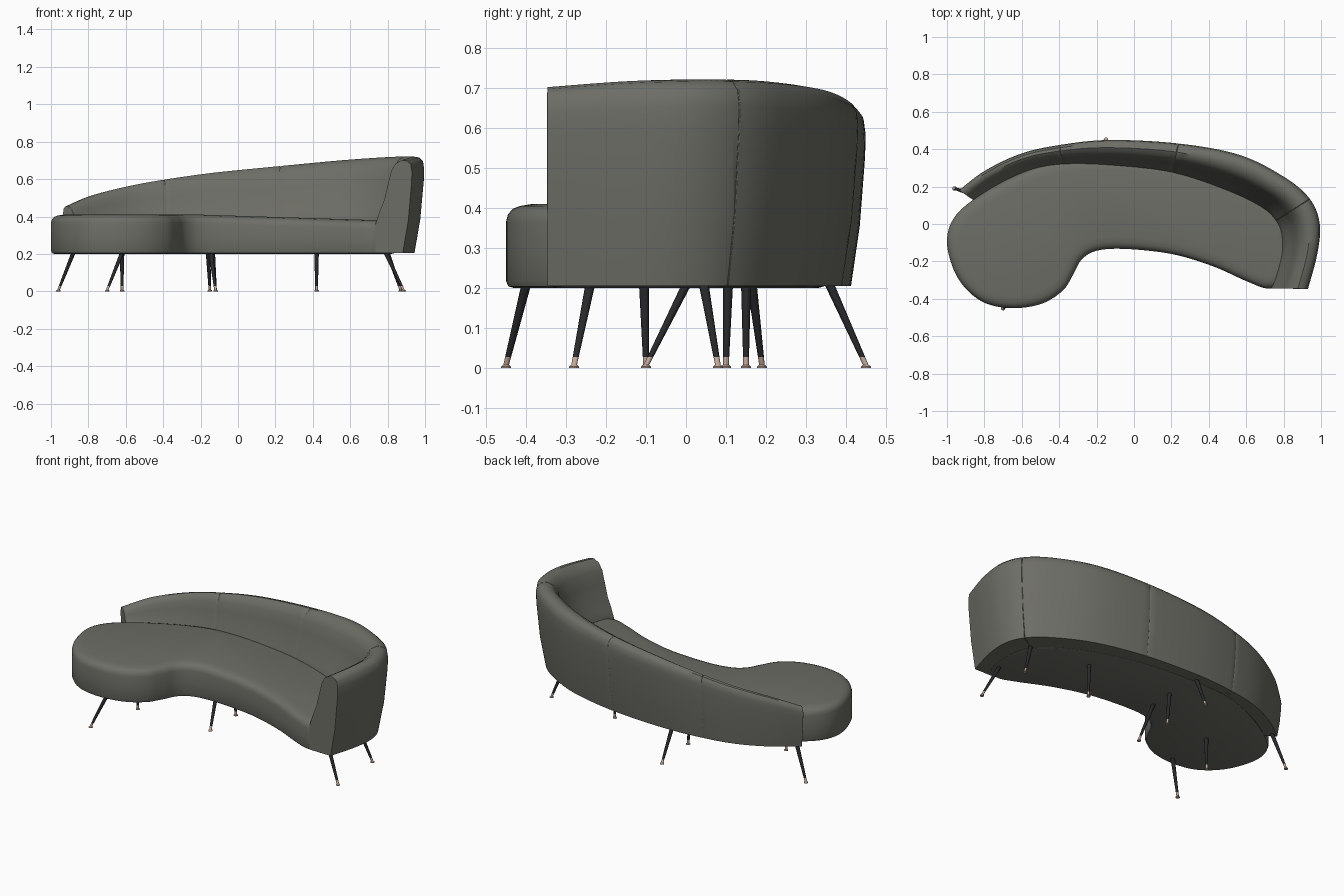
import bpy, bmesh, math
from mathutils import Vector

if "Cube" in bpy.data.objects:
    bpy.data.objects.remove(bpy.data.objects["Cube"])


def material(name, rgb):
    m = bpy.data.materials.new(name)
    m.diffuse_color = (*rgb, 1)
    m.use_nodes = True
    m.node_tree.nodes["Principled BSDF"].inputs["Base Color"].default_value = m.diffuse_color
    return m


FABRIC = material("grey_olive_fabric", (0.155, 0.155, 0.135))
BLACK = material("black_leg_metal", (0.022, 0.022, 0.025))
BRASS = material("pale_copper", (0.55, 0.40, 0.33))


def spline(pts, n, closed):
    """Catmull-Rom samples through points of any dimension."""
    count = len(pts)
    get = (lambda i: pts[i % count]) if closed else (lambda i: pts[max(0, min(count - 1, i))])
    out = []
    for i in range(count if closed else count - 1):
        for k in range(n):
            t = k / n
            out.append([0.5 * (2 * b + (c - a) * t + (2 * a - 5 * b + 4 * c - d) * t * t
                               + (3 * b - a - 3 * c + d) * t ** 3)
                        for a, b, c, d in zip(get(i - 1), get(i), get(i + 1), get(i + 2))])
    if not closed:
        out.append(list(pts[-1]))
    return out


def loft(name, rings, mat, bevel=0):
    """Skin closed rings, cap both ends, shade smooth."""
    bm = bmesh.new()
    loops = [[bm.verts.new(p) for p in r] for r in rings]
    for a, b in zip(loops, loops[1:]):
        for i in range(len(a)):
            j = (i + 1) % len(a)
            bm.faces.new((a[i], a[j], b[j], b[i]))
    bm.faces.new(loops[0])
    bm.faces.new(loops[-1])
    bmesh.ops.recalc_face_normals(bm, faces=bm.faces)
    me = bpy.data.meshes.new(name)
    bm.to_mesh(me)
    bm.free()
    ob = bpy.data.objects.new(name, me)
    bpy.context.collection.objects.link(ob)
    me.materials.append(mat)
    if bevel:
        mod = ob.modifiers.new("soft_edges", "BEVEL")
        mod.width, mod.segments = bevel, 3
        mod.limit_method, mod.angle_limit = "ANGLE", math.radians(50)
    bpy.ops.object.select_all(action="DESELECT")
    ob.select_set(True)
    bpy.context.view_layer.objects.active = ob
    bpy.ops.object.shade_smooth_by_angle(angle=math.radians(40))
    return ob


# Seat: kidney-shaped cushion, rear edge tucked inside the backrest
outline = [(-1, -0.08), (-0.97, -0.23), (-0.9, -0.345), (-0.79, -0.425), (-0.64, -0.45),
           (-0.49, -0.425), (-0.38, -0.355), (-0.325, -0.27), (-0.28, -0.19), (-0.2, -0.143),
           (-0.05, -0.133), (0.2, -0.16), (0.42, -0.225), (0.6, -0.305), (0.72, -0.345),
           (0.81, -0.3), (0.84, -0.15), (0.82, 0), (0.74, 0.1), (0.6, 0.19), (0.4, 0.27),
           (0.2, 0.32), (0, 0.345), (-0.25, 0.35), (-0.42, 0.335), (-0.6, 0.275),
           (-0.8, 0.17), (-0.95, 0.05)]
flat = [Vector(p) for p in spline(outline, 5, True)]
inward = []
for i, p in enumerate(flat):
    d = (flat[(i + 1) % len(flat)] - flat[i - 1]).normalized()
    inward.append(Vector((-d.y, d.x)))


def seat_ring(offset, z, slope):
    ring = []
    for p, n in zip(flat, inward):
        q = p + n * offset
        drop = max(0, min(1, (q.x + 0.2) / 0.95)) * 0.03 * slope
        ring.append((q.x, q.y, z - drop))
    return ring


loft("seat", [seat_ring(*r) for r in (
    (0.02, 0.2, 0), (0.006, 0.204, 0), (0, 0.218, 0), (0, 0.29, 0.5), (0, 0.365, 1),
    (0.005, 0.384, 1), (0.017, 0.398, 1), (0.035, 0.405, 1), (0.065, 0.41, 1))], FABRIC)

# Backrest: inner x, inner y, outer x, outer y, top height
stations = [(-0.855, 0.125, -0.935, 0.18, 0.455), (-0.72, 0.214, -0.8, 0.283, 0.513),
            (-0.56, 0.283, -0.61, 0.374, 0.56), (-0.38, 0.31, -0.4, 0.422, 0.597),
            (-0.13, 0.303, -0.13, 0.449, 0.634), (0.2, 0.267, 0.24, 0.43, 0.67),
            (0.5, 0.17, 0.565, 0.369, 0.70), (0.68, 0.085, 0.805, 0.25, 0.716),
            (0.755, 0.015, 0.94, 0.134, 0.721), (0.785, -0.06, 0.993, 0, 0.721),
            (0.785, -0.17, 0.98, -0.16, 0.716), (0.735, -0.345, 0.93, -0.347, 0.702)]
# Cross-section: fraction across the width, height base, fraction of height
section = [(0, 0.205, 0), (0, 0.36, 0), (0.1, 0.36, 0.18), (0.24, 0.36, 0.38),
           (0.34, 0.36, 0.62), (0.43, 0.36, 0.83), (0.55, 0.36, 0.945), (0.72, 0.205, 1),
           (0.87, 0.205, 0.99), (0.97, 0.205, 0.95), (1, 0.205, 0.87), (0.99, 0.205, 0.75),
           (0.9, 0.205, 0.35), (0.75, 0.205, 0)]


def back_ring(s, shrink=1.0):
    a, b, top = Vector(s[:2]), Vector(s[2:4]), s[4]
    ring = []
    for f, base, h in section:
        q = a.lerp(b, f)
        ring.append(Vector((q.x, q.y, base + (top - base) * h)))
    mid = sum(ring, Vector()) / len(ring)
    return [mid + (p - mid) * shrink for p in ring]


samples = spline(stations, 8, False)
rings = []
for i, s in enumerate(samples):
    if i in (24, 40, 64):  # stitched seams as fine grooves
        for t, k in ((-0.1, 1), (0, 0.975), (0.1, 1)):
            n = samples[i + 1] if t > 0 else samples[i - 1]
            rings.append(back_ring([u + (v - u) * abs(t) for u, v in zip(s, n)], k))
    else:
        rings.append(back_ring(s))
loft("backrest", rings, FABRIC, 0.014)

# Legs: splayed tapered rods with flared metal feet (foot x, y, top x, y)
legs = [(-0.96, 0.19, -0.88, 0.165), (-0.70, -0.45, -0.62, -0.40), (-0.15, 0.45, -0.16, 0.36),
        (0.885, -0.28, 0.79, -0.24), (0.87, 0.08, 0.80, 0.045), (0.42, 0.10, 0.42, 0.105),
        (-0.12, 0.15, -0.135, 0.15), (-0.12, -0.10, -0.145, 0.0), (-0.62, -0.10, -0.62, -0.105)]


def rod(name, leg, profile, mat):
    foot, top = Vector(leg[:2]), Vector(leg[2:])
    rings = []
    for z, r in profile:
        c = foot.lerp(top, max(0, z - 0.006) / 0.2)
        rings.append([(c.x + r * math.cos(k * math.tau / 16),
                       c.y + r * math.sin(k * math.tau / 16), z) for k in range(16)])
    loft(name, rings, mat)


for i, leg in enumerate(legs):
    rod(f"leg_{i + 1}", leg, ((0.028, 0.0075), (0.215, 0.0125)), BLACK)
    rod(f"leg_foot_{i + 1}", leg, ((0, 0.012), (0.004, 0.012), (0.008, 0.007), (0.03, 0.0075)), BRASS)
